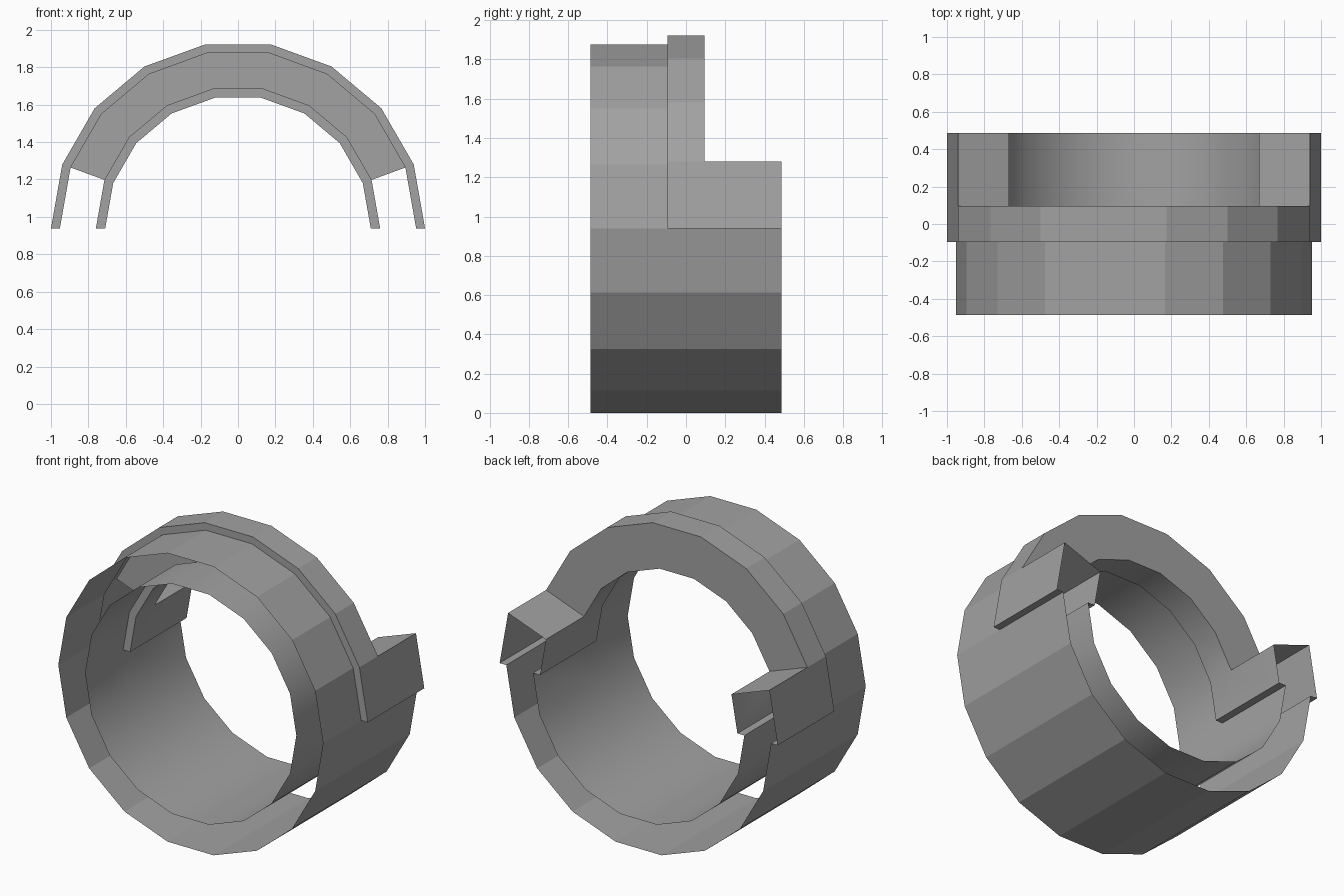
import bpy
import bmesh
from math import sin, cos, radians

if "Cube" in bpy.data.objects:
    bpy.data.objects.remove(bpy.data.objects["Cube"], do_unlink=True)

# Shared dimensions
STEP = 20                        # 18-sided ring
R_OUT, R_IN = 0.9525, 0.76       # main shells
C_OUT, C_IN = 1.0, 0.71          # raised collar shells
END, COLLAR = 0.486, 0.095       # half depths along y
AXIS_Z = R_OUT * cos(radians(10))

grey = bpy.data.materials.new("plain grey")
grey.use_nodes = True
grey.diffuse_color = (0.36, 0.36, 0.36, 1)
grey.node_tree.nodes["Principled BSDF"].inputs["Base Color"].default_value = grey.diffuse_color


def polar(r, a, y):
    return (r * cos(radians(a)), y, AXIS_Z + r * sin(radians(a)))


def arc(a0, a1, start, end):
    """Faceted band from (radius, y) start to (radius, y) end."""
    return [[polar(*p) for p in ((start[0], a, start[1]), (start[0], a + STEP, start[1]),
                                 (end[0], a + STEP, end[1]), (end[0], a, end[1]))]
            for a in range(a0, a1, STEP)]


def make(name, quads, smooth=False, flip=False):
    bm = bmesh.new()
    for quad in quads:
        bm.faces.new([bm.verts.new(p) for p in quad])
    bmesh.ops.remove_doubles(bm, verts=bm.verts, dist=0.0005)
    if flip:
        bmesh.ops.reverse_faces(bm, faces=bm.faces)
    for f in bm.faces:
        f.smooth = smooth
    mesh = bpy.data.meshes.new(name)
    bm.to_mesh(mesh)
    bm.free()
    mesh.materials.append(grey)
    obj = bpy.data.objects.new(name, mesh)
    bpy.context.collection.objects.link(obj)


def shell(r):
    """Upper half stops at the collar, lower half runs full depth."""
    return (arc(0, 180, (r, -END), (r, -COLLAR)) +
            arc(180, 360, (r, -END), (r, -COLLAR)) +
            arc(180, 360, (r, -COLLAR), (r, END)))


def collar(r):
    """Half band with a rearward tab at each side."""
    return (arc(0, 180, (r, -COLLAR), (r, COLLAR)) +
            arc(0, 20, (r, COLLAR), (r, END)) +
            arc(160, 180, (r, COLLAR), (r, END)))


# Open-ended main tube
make("outer_shell", shell(R_OUT), flip=True)
make("inner_shell", shell(R_IN), smooth=True)

# Raised collar with side tabs
make("collar_outer", collar(C_OUT), flip=True)
make("collar_inner", collar(C_IN), smooth=True)

# Collar walls: narrow front lips and a full back wall
make("collar_front_outer_lip", arc(0, 180, (C_OUT, -COLLAR), (R_OUT, -COLLAR)), flip=True)
make("collar_front_inner_lip", arc(0, 180, (R_IN, -COLLAR), (C_IN, -COLLAR)), flip=True)
make("collar_back_wall", arc(20, 160, (C_IN, COLLAR), (C_OUT, COLLAR)), flip=True)


def radial(a, r0, r1, y0):
    return [polar(r0, a, y0), polar(r1, a, y0), polar(r1, a, END), polar(r0, a, END)]


# Sloped tab tops and thin ledges under the tabs
for side, base, top in (("left", 0, 20), ("right", 180, 160)):
    make(side + "_tab_top", [radial(top, C_IN, C_OUT, COLLAR)], flip=side == "left")
    make(side + "_tab_ledges", [radial(base, R_OUT, C_OUT, -COLLAR),
                                radial(base, C_IN, R_IN, -COLLAR)], flip=side == "right")
